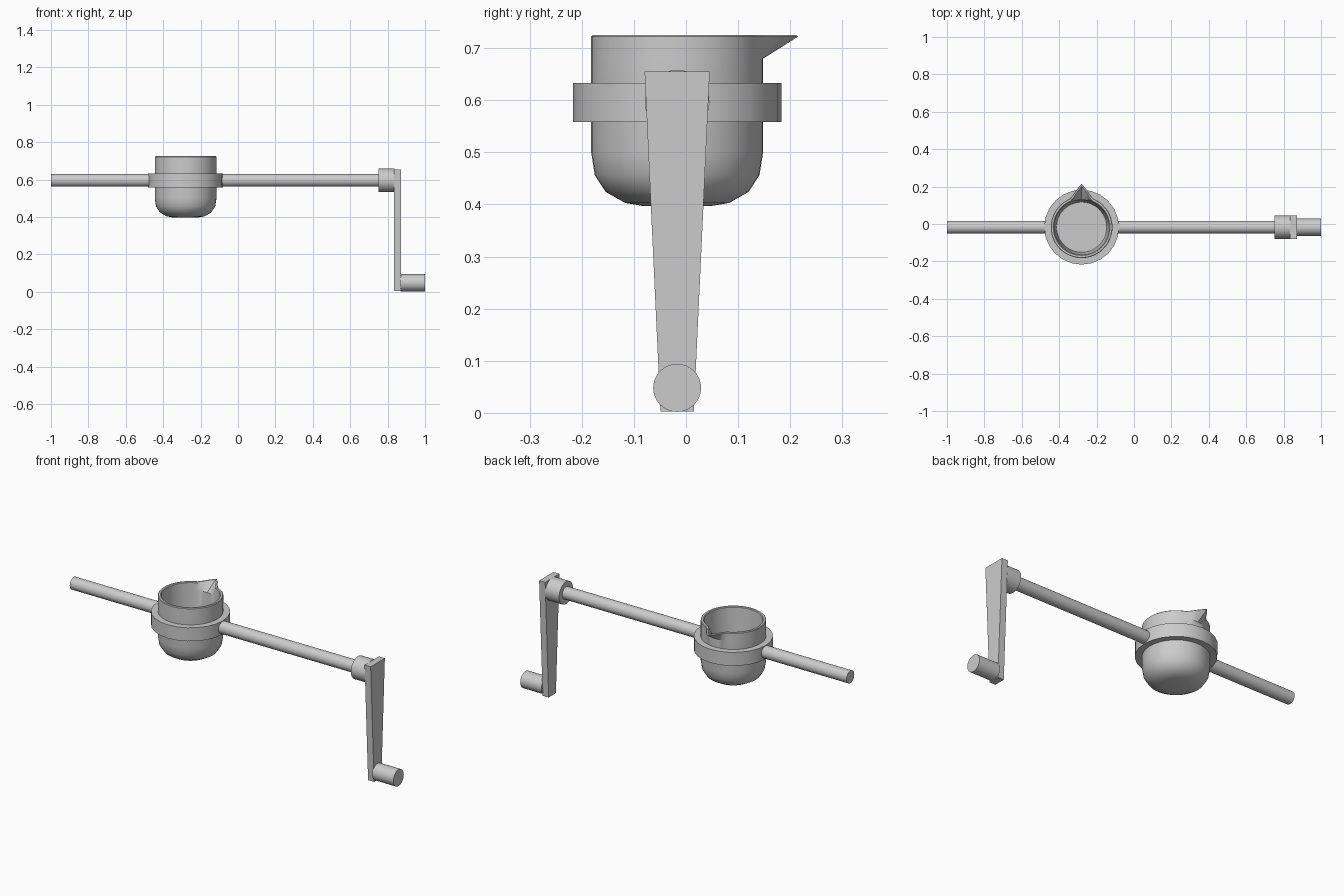
import bpy, bmesh, math

if "Cube" in bpy.data.objects:
    bpy.data.objects.remove(bpy.data.objects["Cube"])

CX, CY = -0.28, -0.017      # cup centre
AXIS_Z = 0.596              # height of the rod axis


def finish(name, bm, smooth=True):
    bmesh.ops.recalc_face_normals(bm, faces=bm.faces)
    me = bpy.data.meshes.new(name)
    bm.to_mesh(me)
    bm.free()
    ob = bpy.data.objects.new(name, me)
    bpy.context.collection.objects.link(ob)
    if smooth:
        bpy.ops.object.select_all(action='DESELECT')
        ob.select_set(True)
        bpy.context.view_layer.objects.active = ob
        bpy.ops.object.shade_smooth_by_angle(angle=math.radians(35))
    return ob


def lathe(name, profile, segs, closed=False, deform=None):
    """Revolve (radius, z) points about the cup axis."""
    bm = bmesh.new()
    rows = []
    for r, z in profile:
        row = []
        for i in range(segs):
            a = 2 * math.pi * i / segs
            rr = r + (deform(a, r, z) if deform else 0)
            row.append(bm.verts.new((CX + rr * math.cos(a), CY + rr * math.sin(a), z)))
        rows.append(row)
    pairs = list(zip(rows, rows[1:]))
    if closed:
        pairs.append((rows[-1], rows[0]))
    for lo, hi in pairs:
        for i in range(segs):
            j = (i + 1) % segs
            bm.faces.new((lo[i], lo[j], hi[j], hi[i]))
    if not closed:
        bm.faces.new(rows[0])
        bm.faces.new(rows[-1])
    return finish(name, bm)


def rod(name, x0, x1, r, z, segs=32):
    """Capped cylinder along x."""
    bm = bmesh.new()
    ends = [[bm.verts.new((x, CY + r * math.cos(2 * math.pi * i / segs),
                           z + r * math.sin(2 * math.pi * i / segs)))
             for i in range(segs)] for x in (x0, x1)]
    for i in range(segs):
        j = (i + 1) % segs
        bm.faces.new((ends[0][i], ends[0][j], ends[1][j], ends[1][i]))
    for e in ends:
        bm.faces.new(e)
    return finish(name, bm)


# Pouring spout: pull the rim outwards towards +y
def spout(a, r, z):
    d = abs(math.degrees(a) - 90)
    f = max(0.0, 1 - d / 20) ** 1.2
    g = min(1.0, max(0.0, (z - 0.68) / 0.042))
    return 0.067 * f * g


# Cup: rounded bottom, rim, inner wall and floor
lathe("cup", [(0.065, 0.397), (0.10, 0.403), (0.137, 0.424), (0.158, 0.456),
              (0.165, 0.50), (0.165, 0.68), (0.165, 0.722), (0.162, 0.725),
              (0.152, 0.725), (0.148, 0.722), (0.146, 0.68), (0.138, 0.50),
              (0.134, 0.44)], 48, deform=spout)

# Holding ring around the cup
lathe("holding_ring", [(0.163, 0.558), (0.20, 0.558), (0.20, 0.633), (0.163, 0.633)],
      24, closed=True)

# Axle rods, collar and grip
rod("left_axle", -1.0, CX - 0.18, 0.034, AXIS_Z)
rod("right_axle", CX + 0.18, 0.76, 0.034, AXIS_Z)
rod("collar", 0.75, 0.836, 0.062, AXIS_Z)
rod("grip", 0.87, 1.0, 0.046, 0.048)

# Tapered crank arm
bm = bmesh.new()
outline = [(-0.032, 0.003), (0.032, 0.003), (0.0625, 0.655), (-0.0625, 0.655)]
face = bm.faces.new([bm.verts.new((0.835, CY + y, z)) for y, z in outline])
ext = bmesh.ops.extrude_face_region(bm, geom=[face])
bmesh.ops.translate(bm, vec=(0.037, 0, 0),
                    verts=[v for v in ext["geom"] if isinstance(v, bmesh.types.BMVert)])
finish("crank_arm", bm, smooth=False)
